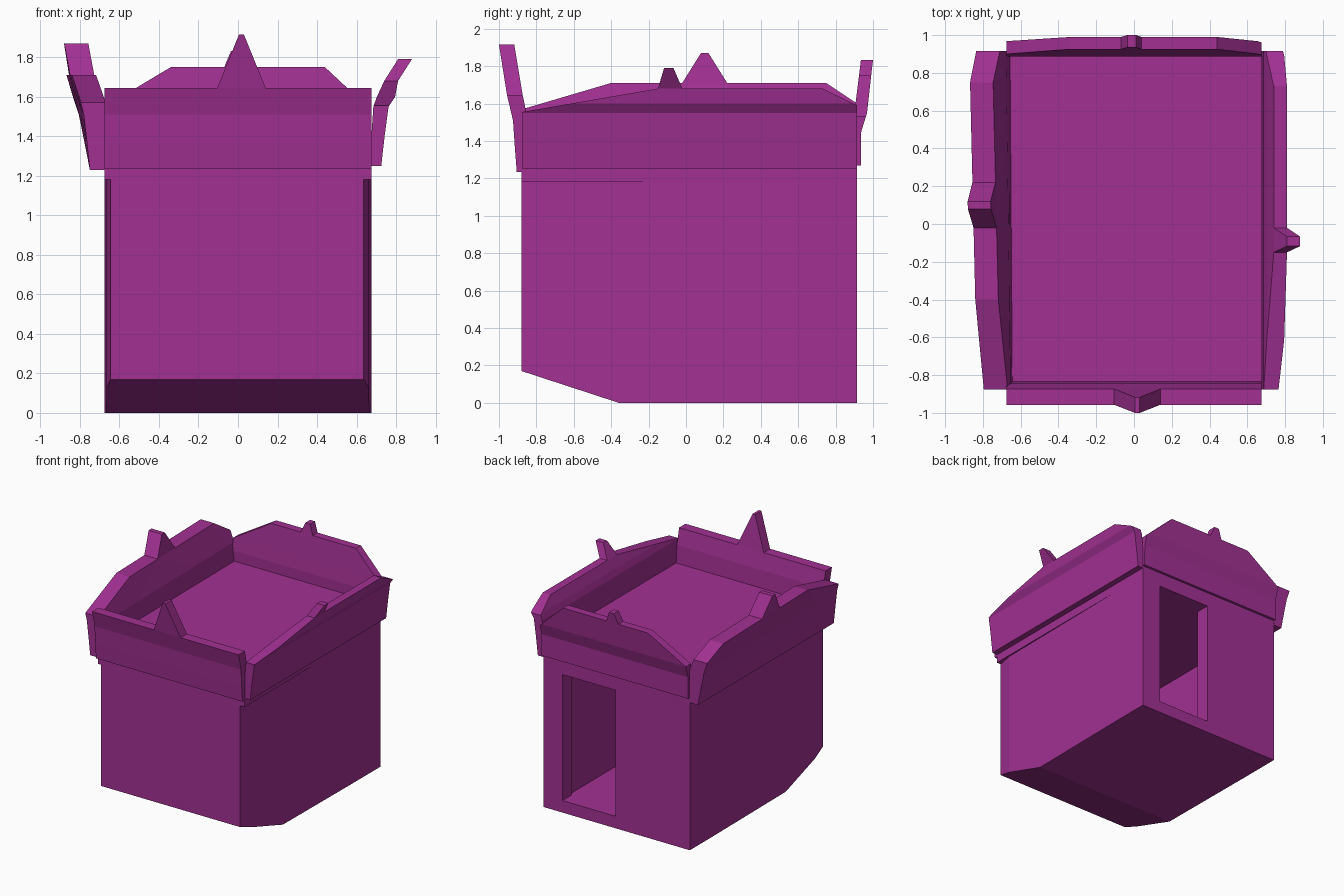
import bpy
import bmesh
from mathutils import Vector

old = bpy.data.objects.get("Cube")
if old:
    bpy.data.objects.remove(old, do_unlink=True)

purple = bpy.data.materials.new("purple")
purple.use_nodes = True
color = (0.36, 0.03, 0.29, 1)
purple.diffuse_color = color
purple.node_tree.nodes["Principled BSDF"].inputs["Base Color"].default_value = color


def finish(bm, name):
    bmesh.ops.recalc_face_normals(bm, faces=bm.faces)
    mesh = bpy.data.meshes.new(name)
    bm.to_mesh(mesh)
    bm.free()
    mesh.materials.append(purple)
    obj = bpy.data.objects.new(name, mesh)
    bpy.context.collection.objects.link(obj)
    return obj


def prism(points, direction):
    """Solid made by pushing a flat outline along a direction."""
    bm = bmesh.new()
    face = bm.faces.new([bm.verts.new(p) for p in points])
    result = bmesh.ops.extrude_face_region(bm, geom=[face], use_keep_orig=True)
    moved = [v for v in result["geom"] if isinstance(v, bmesh.types.BMVert)]
    bmesh.ops.translate(bm, verts=moved, vec=direction)
    return bm


def box(name, x0, x1, y0, y1, z0, z1):
    corners = [(x0, y0, z0), (x1, y0, z0), (x1, y1, z0), (x0, y1, z0)]
    return finish(prism(corners, (0, 0, z1 - z0)), name)


def cut(target, cutter):
    cutter.hide_render = True
    mod = target.modifiers.new("opening", "BOOLEAN")
    mod.operation = "DIFFERENCE"
    mod.solver = "EXACT"
    mod.object = cutter
    bpy.context.view_layer.objects.active = target
    bpy.ops.object.modifier_apply(modifier=mod.name)
    bpy.data.objects.remove(cutter, do_unlink=True)


# Hut body: tapered front corners and a sloped front underside
plan = [(-0.645, -0.88), (0.635, -0.88), (0.662, -0.745), (0.675, 0.6),
        (0.675, 0.913), (-0.675, 0.913), (-0.675, 0.6), (-0.665, -0.745)]
bm = prism([(x, y, 0) for x, y in plan], (0, 0, 1.18))
bmesh.ops.bisect_plane(bm, geom=bm.verts[:] + bm.edges[:] + bm.faces[:],
                       plane_co=(0, -0.36, 0), plane_no=(0, -0.17, -0.52),
                       clear_outer=True)
bmesh.ops.holes_fill(bm, edges=[e for e in bm.edges if e.is_boundary])
body = finish(bm, "hut_body")

# Room and rear doorway
cut(body, box("room_cutter", -0.54, 0.52, -0.62, 0.79, 0.1, 1.15))
cut(body, box("door_cutter", 0.01, 0.5, 0.7, 1.0, 0.1, 1.15))

# Roof deck, flush with the widest part of the body
box("roof_deck", -0.675, 0.675, -0.88, 0.913, 1.18, 1.365)


def interpolate(profile, z, column):
    if z <= profile[0][0]:
        return profile[0][column]
    for a, b in zip(profile, profile[1:]):
        if z <= b[0]:
            t = (z - a[0]) / (b[0] - a[0])
            return a[column] + t * (b[column] - a[column])
    return profile[-1][column]


def parapet(name, top, ends, profile, along, outward, skew=0):
    """Leaning board: a top outline bent to a (height, outer, inner) profile."""
    base = profile[0][0]
    outline = [(ends[0], 0, base)] + [(u, 0, z) for u, z in top] + [(ends[1], 0, base)]
    bm = prism(outline, (0, 1, 0))
    bmesh.ops.triangulate(bm, faces=bm.faces)
    for z, _, _ in profile[1:-1]:
        bmesh.ops.bisect_plane(bm, geom=bm.verts[:] + bm.edges[:] + bm.faces[:],
                               plane_co=(0, 0, z), plane_no=(0, 0, 1), dist=0.001)
    along, outward = Vector(along), Vector(outward)
    for v in bm.verts:
        u, side, z = v.co
        d = interpolate(profile, z, 2 if side > 0.5 else 1) + skew * u * (z - base)
        v.co = along * u + outward * d + Vector((0, 0, z))
    return finish(bm, name)


X, Y = (1, 0, 0), (0, 1, 0)

# Front board with its tall pointed crest
parapet("front_parapet",
        [(-0.675, 1.645), (-0.105, 1.645), (0.005, 1.915), (0.03, 1.915),
         (0.14, 1.645), (0.675, 1.645)], (-0.675, 0.675),
        [(1.235, 0.905, 0.86), (1.365, 0.915, 0.835), (1.51, 0.925, 0.845),
         (1.645, 0.957, 0.873), (1.915, 1.0, 0.918)], X, (0, -1, 0))

# Back board with clipped shoulders and a small crest
parapet("back_parapet",
        [(-0.675, 1.55), (-0.34, 1.75), (-0.07, 1.75), (-0.035, 1.832),
         (0.01, 1.832), (0.04, 1.75), (0.44, 1.75), (0.675, 1.53)], (-0.675, 0.675),
        [(1.27, 0.935, 0.89), (1.45, 0.937, 0.888), (1.55, 0.968, 0.9),
         (1.75, 0.99, 0.925), (1.832, 1.0, 0.935)], X, Y)

# Side boards, each with its own crest
parapet("left_parapet",
        [(-0.875, 1.555), (-0.15, 1.68), (-0.117, 1.79), (-0.067, 1.79),
         (-0.02, 1.68), (0.73, 1.68), (0.915, 1.59)], (-0.875, 0.915),
        [(1.25, 0.725, 0.675), (1.4, 0.742, 0.675), (1.55, 0.762, 0.685),
         (1.6, 0.795, 0.703), (1.68, 0.81, 0.74), (1.79, 0.88, 0.81)], Y, X)
parapet("right_parapet",
        [(-0.875, 1.57), (-0.4, 1.71), (-0.02, 1.71), (0.08, 1.87),
         (0.12, 1.87), (0.22, 1.71), (0.75, 1.71), (0.915, 1.6)], (-0.875, 0.915),
        [(1.23, 0.75, 0.675), (1.365, 0.77, 0.65), (1.51, 0.793, 0.665),
         (1.71, 0.85, 0.728), (1.87, 0.877, 0.755)], Y, (-1, 0, 0), 0.05)
